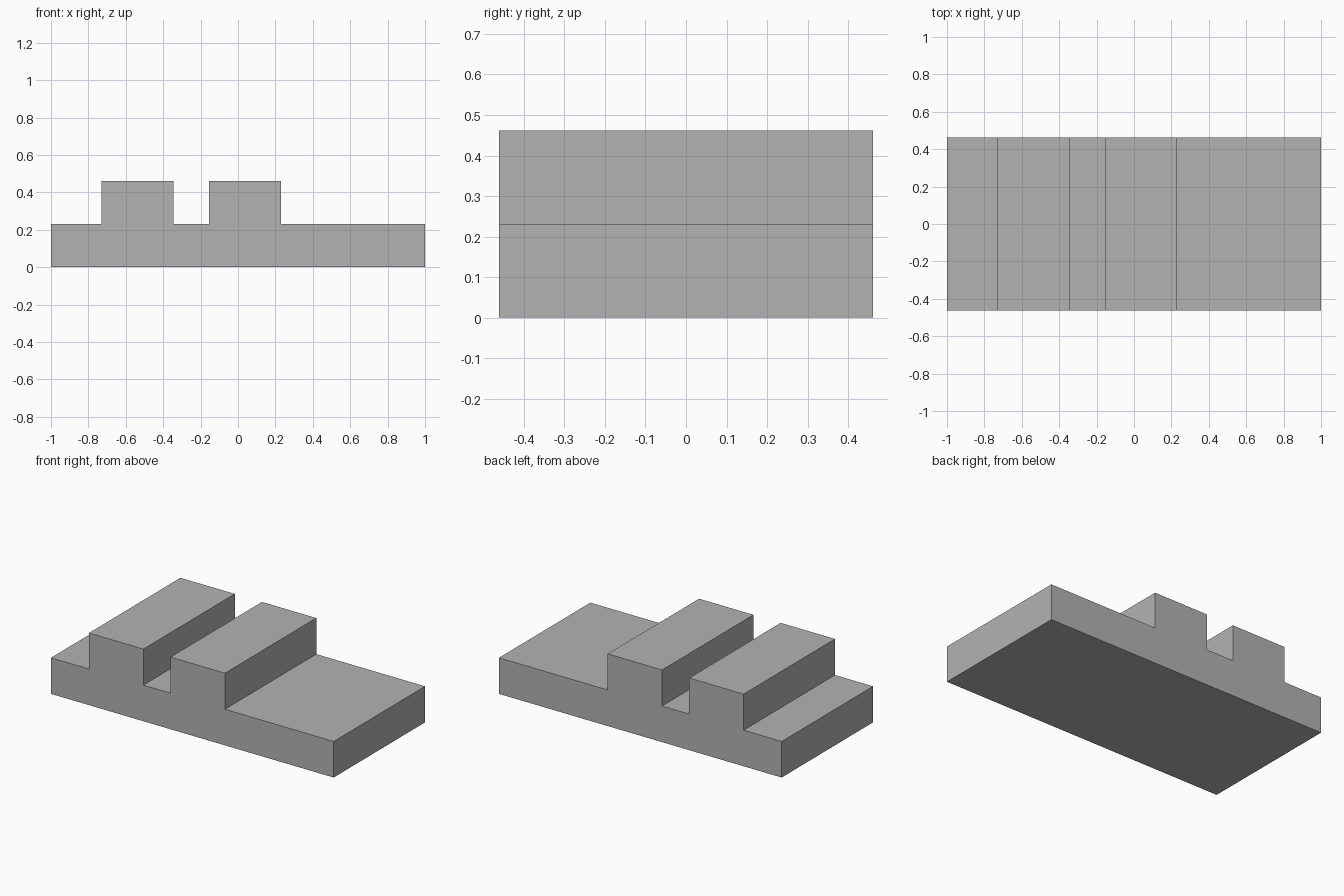
import bpy
import bmesh

cube = bpy.data.objects.get("Cube")
if cube:
    bpy.data.objects.remove(cube, do_unlink=True)

# One plain grey for the whole block
grey = bpy.data.materials.new("plain_grey")
grey.use_nodes = True
colour = (0.45, 0.45, 0.45, 1)
grey.diffuse_color = colour
grey.node_tree.nodes["Principled BSDF"].inputs["Base Color"].default_value = colour

UNIT = 1 / 26
HALF_LENGTH, HALF_DEPTH = 26, 12
BASE_TOP, RIDGE_TOP = 6, 12
RIDGES = [(-19, -9), (-4, 6)]

# Stepped side profile: flat base with two square ridges
profile = [(-HALF_LENGTH, 0), (HALF_LENGTH, 0), (HALF_LENGTH, BASE_TOP)]
for left, right in reversed(RIDGES):
    profile += [(right, BASE_TOP), (right, RIDGE_TOP), (left, RIDGE_TOP), (left, BASE_TOP)]
profile.append((-HALF_LENGTH, BASE_TOP))

# Extrude the profile from front to back
bm = bmesh.new()
front = bm.faces.new([bm.verts.new((x * UNIT, -HALF_DEPTH * UNIT, z * UNIT)) for x, z in profile])
result = bmesh.ops.extrude_face_region(bm, geom=[front], use_keep_orig=True)
back = [v for v in result["geom"] if isinstance(v, bmesh.types.BMVert)]
bmesh.ops.translate(bm, verts=back, vec=(0, 2 * HALF_DEPTH * UNIT, 0))
bmesh.ops.recalc_face_normals(bm, faces=bm.faces)

mesh = bpy.data.meshes.new("ridged_block")
bm.to_mesh(mesh)
bm.free()
mesh.materials.append(grey)
block = bpy.data.objects.new("ridged_block", mesh)
bpy.context.collection.objects.link(block)
